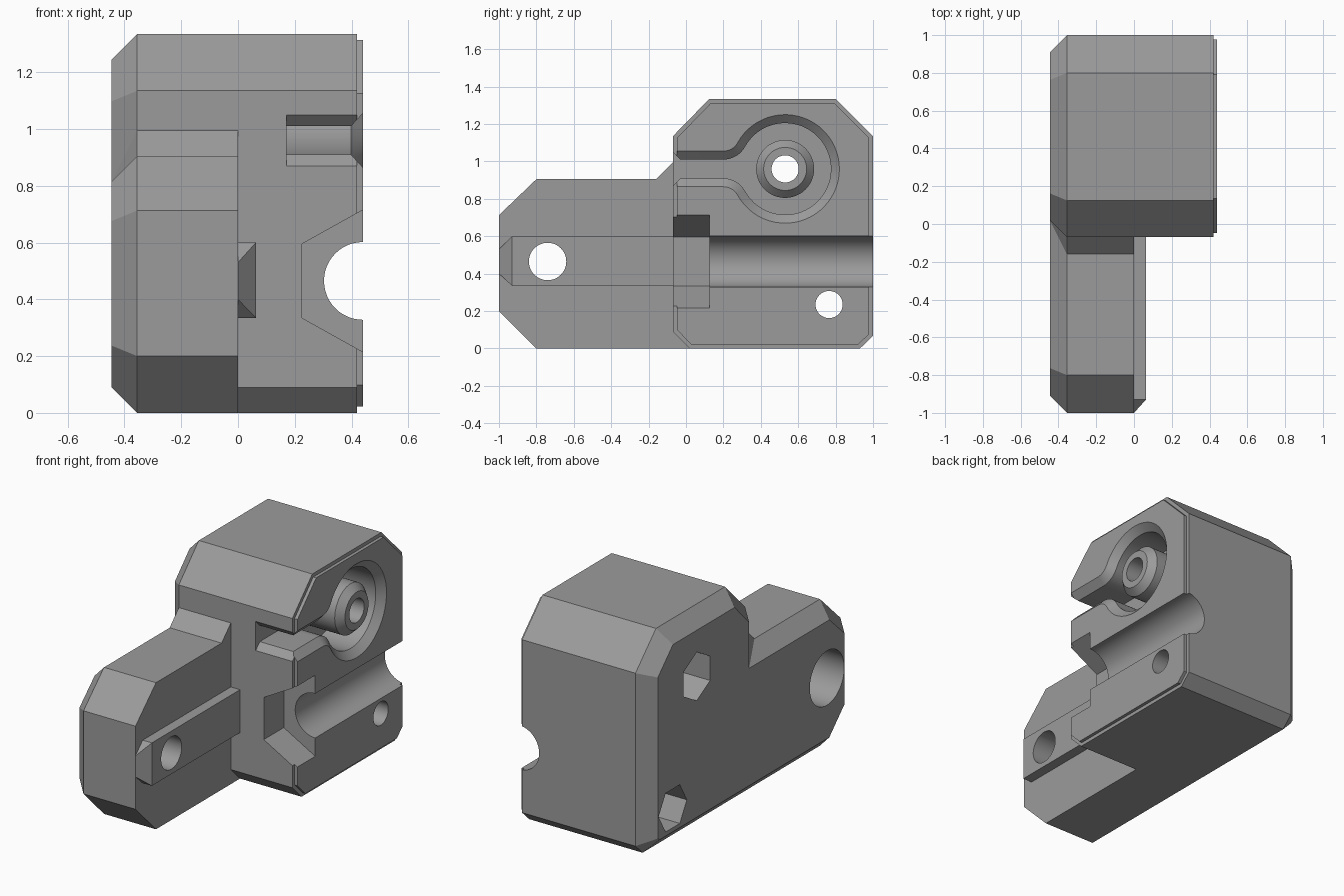
import bpy, bmesh, math

if "Cube" in bpy.data.objects:
    bpy.data.objects.remove(bpy.data.objects["Cube"])

GREY = bpy.data.materials.new("plain_grey")
GREY.diffuse_color = (0.33, 0.33, 0.33, 1)
GREY.use_nodes = True
GREY.node_tree.nodes["Principled BSDF"].inputs["Base Color"].default_value = GREY.diffuse_color


def loft(name, sections):
    """Solid skinned through matching loops of 3D points, capped at both ends."""
    bm = bmesh.new()
    rows = [[bm.verts.new(p) for p in s] for s in sections]
    n = len(rows[0])
    for a, b in zip(rows, rows[1:]):
        for i in range(n):
            j = (i + 1) % n
            bm.faces.new((a[i], a[j], b[j], b[i]))
    bm.faces.new(rows[0][::-1])
    bm.faces.new(rows[-1])
    bmesh.ops.remove_doubles(bm, verts=bm.verts, dist=1e-5)
    bmesh.ops.recalc_face_normals(bm, faces=bm.faces)
    mesh = bpy.data.meshes.new(name)
    bm.to_mesh(mesh)
    bm.free()
    mesh.materials.append(GREY)
    ob = bpy.data.objects.new(name, mesh)
    bpy.context.collection.objects.link(ob)
    return ob


def at_x(x, yz):
    return [(x, y, z) for y, z in yz]


def at_y(y, xz):
    return [(x, y, z) for x, z in xz]


def ring(cy, cz, r, n=48, turn=0.0):
    return [(cy + r * math.cos(turn + 2 * math.pi * i / n),
             cz + r * math.sin(turn + 2 * math.pi * i / n)) for i in range(n)]


def combine(target, tool, operation):
    """Apply a boolean and drop the tool."""
    m = target.modifiers.new("bool", 'BOOLEAN')
    m.operation, m.solver, m.object = operation, 'EXACT', tool
    bpy.context.view_layer.objects.active = target
    bpy.ops.object.modifier_apply(modifier=m.name)
    bpy.data.objects.remove(tool, do_unlink=True)


# Whole side outline, and its smaller copy on the bevelled left face
outline = [(-0.8, 0), (0.93, 0), (1, 0.067), (1, 1.135), (0.8, 1.335), (0.125, 1.335),
           (-0.07, 1.135), (-0.07, 0.995), (-0.16, 0.905), (-0.8, 0.905), (-1, 0.713), (-1, 0.2)]
bevelled = [(-0.763, 0.09), (0.893, 0.09), (0.91, 0.104), (0.91, 1.098), (0.763, 1.245), (0.162, 1.245),
            (0.02, 1.098), (0.02, 0.815), (0.02, 0.815), (-0.763, 0.815), (-0.91, 0.676), (-0.91, 0.237)]
body = loft("clamp_body", [at_x(-0.445, bevelled), at_x(-0.355, outline), at_x(0.42, outline)])

# Step back the right half so only the arm runs forward
step = [(-0.07, 0.09), (-0.07, 1.06), (-2, 1.06), (-2, -1), (1.02, -1)]
combine(body, loft("arm_step", [at_x(0, step), at_x(1, step)]), 'DIFFERENCE')

# Raised, slightly smaller mating face on the right
plate = [(0.028, 0.022), (0.922, 0.022), (0.978, 0.076), (0.978, 1.126), (0.791, 1.313),
         (0.134, 1.313), (-0.048, 1.126), (-0.048, 0.099)]
combine(body, loft("mating_face", [at_x(0.3, plate), at_x(0.44, plate)]), 'UNION')

# Locating rib along the arm, with a pointed front end
rib = [[(-0.05, -0.95, 0.4), (-0.05, -0.95, 0.53), (-0.05, -0.93, 0.6), (-0.05, 0.02, 0.6),
        (-0.05, 0.02, 0.335), (-0.05, -0.93, 0.335)],
       [(0, -1, 0.4), (0, -1, 0.53), (0, -0.93, 0.6), (0, 0.02, 0.6), (0, 0.02, 0.335), (0, -0.93, 0.335)],
       [(0.063, -0.93, 0.335), (0.063, -0.93, 0.6), (0.063, -0.93, 0.6), (0.063, 0.02, 0.6),
        (0.063, 0.02, 0.335), (0.063, -0.93, 0.335)]]


def hull(name, points):
    bm = bmesh.new()
    for p in points:
        bm.verts.new(p)
    bmesh.ops.remove_doubles(bm, verts=bm.verts, dist=1e-5)
    bmesh.ops.convex_hull(bm, input=bm.verts)
    bmesh.ops.recalc_face_normals(bm, faces=bm.faces)
    mesh = bpy.data.meshes.new(name)
    bm.to_mesh(mesh)
    bm.free()
    mesh.materials.append(GREY)
    ob = bpy.data.objects.new(name, mesh)
    bpy.context.collection.objects.link(ob)
    return ob


combine(body, hull("rib", sum(rib, [])), 'UNION')

# Keyhole groove: round pocket, filleted neck, straight slot to the front
CY, CZ, FY, R = 0.53, 0.96, 0.2, 0.132


def keyhole(d):
    w, fz = 0.05 + d, 0.05 + R
    a = math.atan2(fz, FY - CY)
    upper = [(CY + (0.245 + d) * math.cos(a * i / 24), CZ + (0.245 + d) * math.sin(a * i / 24))
             for i in range(25)]
    start, end = a - math.pi, -math.pi / 2
    for i in range(1, 9):
        t = start + (end - start) * i / 8
        upper.append((FY + (R - d) * math.cos(t), CZ + fz + (R - d) * math.sin(t)))
    upper.append((-0.2, CZ + w))
    return upper + [(y, 2 * CZ - z) for y, z in reversed(upper[1:])]


combine(body, loft("groove", [at_x(0.17, keyhole(0)), at_x(0.398, keyhole(0)), at_x(0.45, keyhole(0.056))]),
        'DIFFERENCE')
mouth = [(-0.03, CZ + 0.05), (-0.12, CZ + 0.14), (-0.12, CZ - 0.14), (-0.03, CZ - 0.05)]
combine(body, loft("slot_mouth", [at_x(0.17, mouth), at_x(0.6, mouth)]), 'DIFFERENCE')

# Bevelled boss in the pocket
combine(body, loft("boss", [at_x(0.1, ring(CY, CZ, 0.155)), at_x(0.398, ring(CY, CZ, 0.155)),
                            at_x(0.44, ring(CY, CZ, 0.115))]), 'UNION')

# Half-round channel and its flared front pocket
channel = ring(0.44, 0.465, 0.137)
combine(body, loft("channel", [at_y(-0.5, channel), at_y(1.5, channel)]), 'DIFFERENCE')
flare = [(0.225, 0.335), (0.225, 0.595), (0.485, 0.74), (0.485, 0.19)]
combine(body, loft("flare", [at_y(-0.5, flare), at_y(0.125, flare)]), 'DIFFERENCE')

# Through holes with nut or head recesses on the left: y, z, radius, recess radius, sides, turn
for y, z, r, rr, n, turn in [(CY, CZ, 0.0725, 0.15, 6, math.pi / 6),
                             (0.765, 0.235, 0.0725, 0.138, 6, 0),
                             (-0.74, 0.465, 0.1, 0.168, 48, 0)]:
    hole, recess = ring(y, z, r), ring(y, z, rr, n, turn)
    combine(body, loft("hole", [at_x(-1, hole), at_x(1, hole)]), 'DIFFERENCE')
    combine(body, loft("recess", [at_x(-1, recess), at_x(-0.2, recess)]), 'DIFFERENCE')

# Smooth the round walls, keep edges crisp
bpy.ops.object.select_all(action='DESELECT')
body.select_set(True)
bpy.context.view_layer.objects.active = body
bpy.ops.object.shade_smooth_by_angle(angle=math.radians(20))
